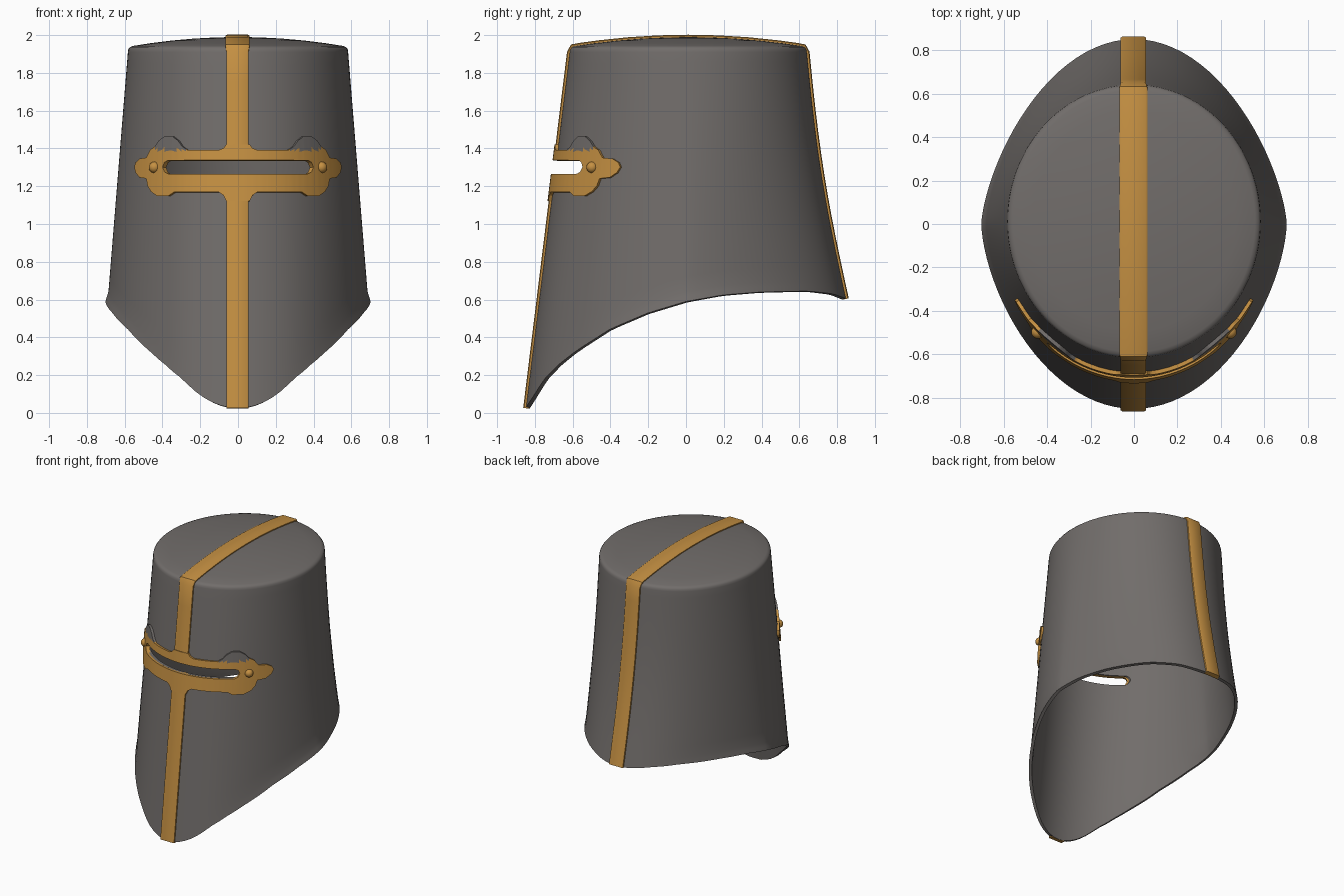
import bpy, bmesh, math
from mathutils import Vector
from mathutils.bvhtree import BVHTree

if "Cube" in bpy.data.objects:
    bpy.data.objects.remove(bpy.data.objects["Cube"])


def material(name, rgb):
    m = bpy.data.materials.new(name)
    m.diffuse_color = (*rgb, 1)
    m.use_nodes = True
    m.node_tree.nodes["Principled BSDF"].inputs["Base Color"].default_value = m.diffuse_color
    return m


STEEL = material("grey steel", (0.165, 0.152, 0.145))
GOLD = material("gold trim", (0.56, 0.28, 0.055))


def make(name, bm, *mats):
    bmesh.ops.recalc_face_normals(bm, faces=bm.faces)
    me = bpy.data.meshes.new(name)
    bm.to_mesh(me)
    bm.free()
    ob = bpy.data.objects.new(name, me)
    bpy.context.collection.objects.link(ob)
    for m in mats:
        me.materials.append(m)
    return ob


def finish(ob, angle=35):
    bpy.ops.object.select_all(action='DESELECT')
    bpy.context.view_layer.objects.active = ob
    ob.select_set(True)
    for m in list(ob.modifiers):
        bpy.ops.object.modifier_apply(modifier=m.name)
    bpy.ops.object.shade_smooth_by_angle(angle=math.radians(angle))


def interp(pts, v):
    for (a, p), (b, q) in zip(pts, pts[1:]):
        if v <= b:
            return p + (q - p) * max(0, (v - a) / (b - a))
    return pts[-1][1]


# Height of the lower rim, front to back
RIM = [(-.86, .01), (-.82, .07), (-.75, .18), (-.67, .26), (-.58, .33), (-.4, .445), (-.2, .53),
       (0, .59), (.2, .625), (.4, .64), (.65, .645), (.78, .63), (.86, .6)]
TOP = 1.91


def wall(a, s):
    """Point on the wall: a = angle from the front, s = 0 at the top, 1 at the rim."""
    sn, c = math.sin(a), math.cos(a)
    yb = -.85 * math.copysign(abs(c) ** (1.25 if c > 0 else 1.35), c)
    zb = interp(RIM, yb)
    flare = .012 * max(0, (s - .96) / .04) * abs(sn) ** 3
    x = .583 * sn * (1 - s) + .69 * sn * s + math.copysign(flare, sn)
    y = (.012 - .63 * c) * (1 - s) + yb * s
    if c < 0:
        y -= .025 * math.sin(math.pi * s) * -c
    return Vector((x, y, TOP + (zb - TOP) * s))


def crown_z(r):
    return 1.938 + .052 * (1 - r * r)


# Helmet shell: tapered wall, rounded shoulder and low domed crown
N = 96
bm = bmesh.new()
rings = []
steps = [1, .98, .96] + [.9 - .1 * i for i in range(9)] + [.04, 0]
for s in steps:
    rings.append([bm.verts.new(wall(i * math.tau / N, s)) for i in range(N)])
for r, z in [(.996, 1.925), (.982, 1.936), (.955, crown_z(.955)), (.8, crown_z(.8)),
             (.6, crown_z(.6)), (.4, crown_z(.4)), (.2, crown_z(.2))]:
    rings.append([bm.verts.new((.583 * r * math.sin(i * math.tau / N),
                                .012 - .63 * r * math.cos(i * math.tau / N), z)) for i in range(N)])
for lo, hi in zip(rings, rings[1:]):
    for i in range(N):
        j = (i + 1) % N
        bm.faces.new((lo[i], lo[j], hi[j], hi[i]))
tip = bm.verts.new((0, .012, crown_z(0)))
for i in range(N):
    bm.faces.new((rings[-1][i], rings[-1][(i + 1) % N], tip))
tree = BVHTree.FromBMesh(bm)
shell = make("helmet_shell", bm, STEEL)
sol = shell.modifiers.new("thickness", 'SOLIDIFY')
sol.thickness = .022
sol.offset = -1


def front_y(x, z):
    return tree.ray_cast(Vector((x, -3, z)), Vector((0, 1, 0)))[0].y


# Eye slit cutter with rounded ends
SLOT, SZ, SR = .39, 1.30, .036
bm = bmesh.new()
outline = []
for side in (1, -1):
    for k in range(9):
        t = math.radians(-90 + 180 * k / 8)
        outline.append((side * (SLOT - SR + SR * math.cos(t)), SZ + side * SR * math.sin(t)))
face = bm.faces.new([bm.verts.new((x, -1.1, z)) for x, z in outline])
ext = bmesh.ops.extrude_face_region(bm, geom=[face])
bmesh.ops.translate(bm, vec=(0, .8, 0), verts=[v for v in ext["geom"] if isinstance(v, bmesh.types.BMVert)])
cutter = make("slit_cutter", bm)
cutter.hide_render = True
cutter.hide_set(True)


def cut_slit(ob):
    b = ob.modifiers.new("slit", 'BOOLEAN')
    b.operation = 'DIFFERENCE'
    b.solver = 'EXACT'
    b.object = cutter


cut_slit(shell)
finish(shell)

# Gold band running up the front, over the crown and down the back
path = [wall(0, 1 - i / 12) for i in range(13)]
path += [Vector((0, .012 + .63 * r, crown_z(abs(r)))) for r in
         (-.975, -.9, -.75, -.5, -.25, 0, .25, .5, .75, .9, .975)]
path += [wall(math.pi, i / 12) for i in range(13)]
bm = bmesh.new()
rows = []
for i, p in enumerate(path):
    d = (path[min(i + 1, len(path) - 1)] - path[max(i - 1, 0)]).normalized()
    n = Vector((0, -d.z, d.y))
    hw = .064 if 12 < i < 24 else .058
    rows.append([bm.verts.new(p + n * off + Vector((x - .003, 0, 0)))
                 for x, off in ((-hw, -.02), (-hw, .007), (-hw + .008, .012),
                                (hw - .008, .012), (hw, .007), (hw, -.02))])
for a, b in zip(rows, rows[1:]):
    for k in range(6):
        m = (k + 1) % 6
        bm.faces.new((a[k], a[m], b[m], b[k]))
bm.faces.new(rows[0])
bm.faces.new(rows[-1])
band = make("centre_band", bm, GOLD)
cut_slit(band)
finish(band)

# Ornamental plate around the slit: upper and lower outlines by distance from the centre
UPPER = [(0, 1.42), (.06, 1.42), (.075, 1.40), (.1, 1.39), (.26, 1.39), (.29, 1.41), (.31, 1.44), (.34, 1.463),
         (.38, 1.463), (.41, 1.44), (.43, 1.41), (.455, 1.39), (.475, 1.35), (.51, 1.345), (.53, 1.325), (.537, 1.302)]
LOWER = [(0, 1.12), (.06, 1.12), (.075, 1.15), (.1, 1.168), (.33, 1.168), (.36, 1.148), (.42, 1.148),
         (.45, 1.17), (.468, 1.20), (.475, 1.24), (.51, 1.245), (.53, 1.27), (.537, 1.298)]
bm = bmesh.new()
xs = sorted({.537 * i / 44 for i in range(45)} | {p[0] for p in UPPER + LOWER} | {SLOT - SR, SLOT - .01, SLOT})
xs = [-x for x in reversed(xs) if x > 0] + xs


def column(x, outer, side):
    e = abs(x)
    if e >= SLOT:
        hole = 0
    else:
        hole = math.sqrt(max(0, SR ** 2 - max(0, e - SLOT + SR) ** 2))
    inner = SZ + side * hole
    end = interp(outer, e)
    zs = [inner + (end - inner) * k / 5 for k in range(6)]
    return [bm.verts.new((x, front_y(x, z) - .004, z)) for z in zs]


for outer, side in ((UPPER, 1), (LOWER, -1)):
    cols = [column(x, outer, side) for x in xs]
    for a, b in zip(cols, cols[1:]):
        for k in range(5):
            f = bm.faces.new((a[k], a[k + 1], b[k + 1], b[k]))
            # Raised scrolls on the upper edge are steel
            c = f.calc_center_median()
            f.material_index = int(c.z > 1.393 and .25 < abs(c.x) < .43)
bmesh.ops.remove_doubles(bm, verts=bm.verts, dist=.0004)
plate = make("slit_plate", bm, GOLD, STEEL)
sol = plate.modifiers.new("thickness", 'SOLIDIFY')
sol.thickness = .028
sol.offset = 0
finish(plate)

# Domed rivets at both ends of the slit
for side, name in ((-1, "left_rivet"), (1, "right_rivet")):
    bm = bmesh.new()
    bmesh.ops.create_uvsphere(bm, u_segments=20, v_segments=12, radius=.03)
    x = side * .442
    bmesh.ops.translate(bm, vec=(x, front_y(x, SZ) - .018, SZ), verts=bm.verts)
    finish(make(name, bm, GOLD))
